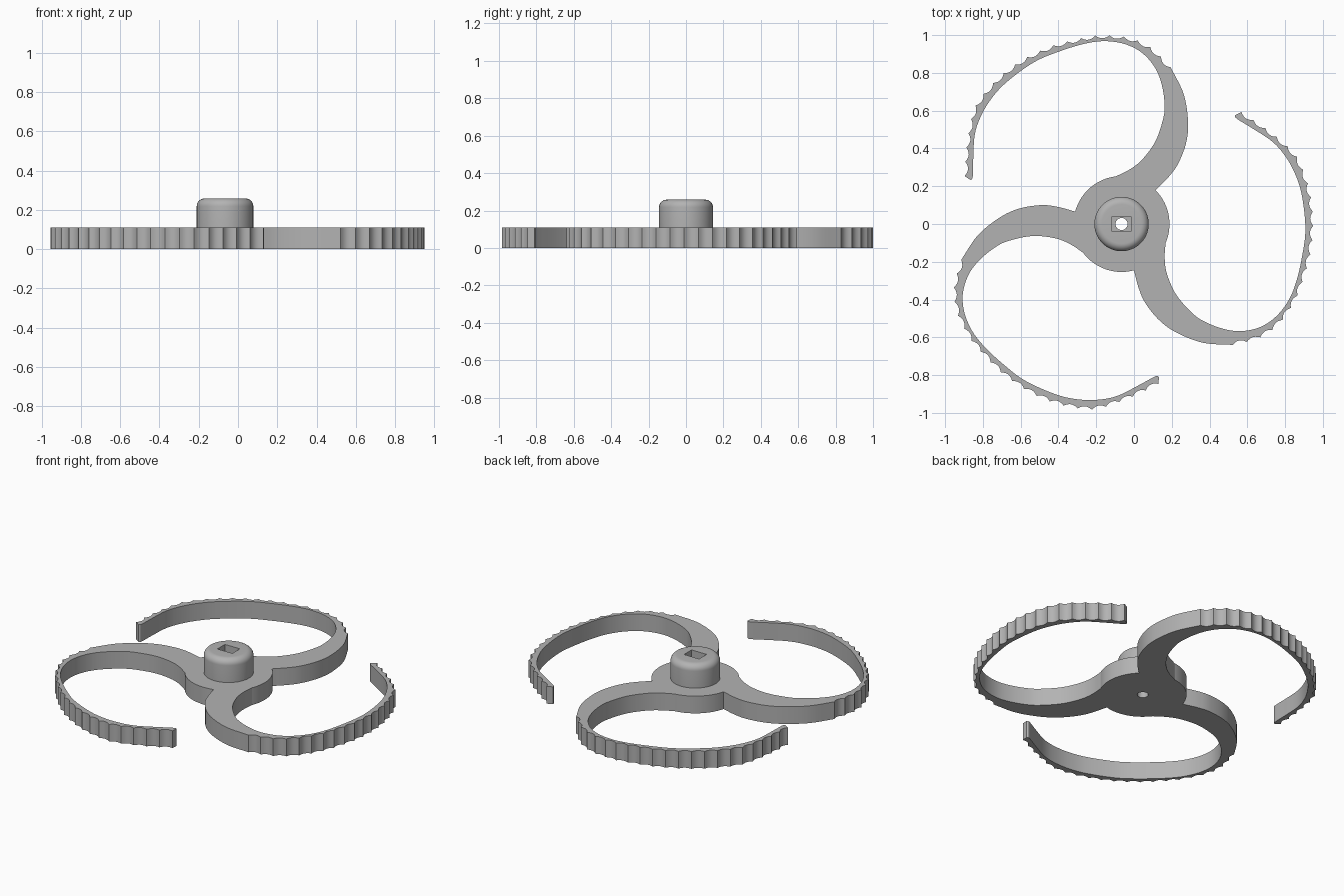
import bpy, bmesh, math
from mathutils import Vector, Matrix

HUB = Vector((-0.066, 0.0, 0.0))
THICK = 0.11
TEETH = 21

if "Cube" in bpy.data.objects:
    bpy.data.objects.remove(bpy.data.objects["Cube"])

mat = bpy.data.materials.new("grey plastic")
mat.use_nodes = True
GREY = (0.45, 0.45, 0.45, 1)
mat.diffuse_color = GREY
mat.node_tree.nodes["Principled BSDF"].inputs["Base Color"].default_value = GREY


def add_object(name, bm):
    bmesh.ops.recalc_face_normals(bm, faces=bm.faces)
    mesh = bpy.data.meshes.new(name)
    bm.to_mesh(mesh)
    bm.free()
    mesh.materials.append(mat)
    obj = bpy.data.objects.new(name, mesh)
    bpy.context.collection.objects.link(obj)
    obj.location = HUB
    return obj


def prism(name, outline, z0, z1):
    bm = bmesh.new()
    face = bm.faces.new([bm.verts.new((p[0], p[1], z0)) for p in outline])
    new = bmesh.ops.extrude_face_region(bm, geom=[face])["geom"]
    bmesh.ops.translate(bm, vec=(0, 0, z1 - z0),
                        verts=[v for v in new if isinstance(v, bmesh.types.BMVert)])
    return add_object(name, bm)


def circle(radius, n):
    return [(radius * math.cos(math.tau * i / n), radius * math.sin(math.tau * i / n))
            for i in range(n)]


def spline(points, steps=8):
    """Smooth curve through the points."""
    p = [Vector(q) for q in points]
    p = [2 * p[0] - p[1]] + p + [2 * p[-1] - p[-2]]
    out = []
    for a, b, c, d in zip(p, p[1:], p[2:], p[3:]):
        for i in range(steps):
            t = i / steps
            out.append(0.5 * (2 * b + (c - a) * t + (2 * a - 5 * b + 4 * c - d) * t * t
                              + (3 * b - a - 3 * c + d) * t ** 3))
    return out + [p[-2]]


def resample(path, n):
    """n + 1 evenly spaced points along a path."""
    dist = [0.0]
    for a, b in zip(path, path[1:]):
        dist.append(dist[-1] + (b - a).length)
    out, j = [], 0
    for i in range(n + 1):
        s = dist[-1] * i / n
        while j < len(path) - 2 and dist[j + 1] < s:
            j += 1
        out.append(path[j].lerp(path[j + 1], (s - dist[j]) / (dist[j + 1] - dist[j])))
    return out


def boolean(target, tool, operation):
    mod = target.modifiers.new(operation.lower(), "BOOLEAN")
    mod.operation, mod.object, mod.solver = operation, tool, "EXACT"
    bpy.context.view_layer.objects.active = target
    bpy.ops.object.modifier_apply(modifier=mod.name)
    bpy.data.objects.remove(tool)


# Arm outline: plain outer root, toothed outer rim, smooth inner edge
root = [(.18, .18), (.25, .25), (.3, .32), (.342, .43), (.352, .545), (.328, .69), (.26, .83)]
rim = [(.26, .83), (.18, .915), (.106, .963), (.026, .99), (-.05, .998), (-.127, .998),
       (-.212, .984), (-.37, .943), (-.53, .866), (-.656, .77), (-.751, .661),
       (-.79, .58), (-.82, .418), (-.831, .254)]
inner = [(-.037, .249), (.042, .288), (.111, .343), (.18, .439), (.22, .556), (.228, .635),
         (.212, .741), (.175, .831), (.106, .908), (.016, .953), (-.09, .968), (-.196, .954),
         (-.328, .914), (-.466, .855), (-.614, .746), (-.698, .651), (-.751, .556),
         (-.778, .466), (-.785, .344), (-.788, .249), (-.80, .233)]

CUT = 6
edge = resample(spline(rim), TEETH * CUT)
toothed = []
for i, point in enumerate(edge):
    u = (i % CUT) / CUT
    along = (edge[min(i + 1, len(edge) - 1)] - edge[max(i - 1, 0)]).normalized()
    inward = Vector((-along.y, along.x))
    toothed.append(point + inward * 0.016 * 4 * u * (1 - u))
outline = [Vector((.08, .08))] + spline(root)[:-1] + toothed
outline += list(reversed(spline(inner))) + [Vector((-.03, .12))]

# Hub disc with three arms joined on
body = prism("spinner_body", circle(0.254, 96), 0, THICK)
for k in range(3):
    turn = Matrix.Rotation(math.tau * k / 3, 2)
    boolean(body, prism("arm", [turn @ p for p in outline], 0, THICK), "UNION")

# Boss with a rounded top rim, turned from a profile
R, TOP, ROUND = 0.144, 0.258, 0.04
profile = [(0, 0.05), (R, 0.05)]
for i in range(9):
    a = math.pi / 2 * i / 8
    profile.append((R - ROUND + ROUND * math.cos(a), TOP - ROUND + ROUND * math.sin(a)))
profile.append((0, TOP))
bm = bmesh.new()
verts = [bm.verts.new((r, 0, z)) for r, z in profile]
edges = [bm.edges.new(pair) for pair in zip(verts, verts[1:])]
bmesh.ops.spin(bm, geom=verts + edges, axis=(0, 0, 1), cent=(0, 0, 0),
               angle=math.tau, steps=64, use_duplicate=False)
bmesh.ops.remove_doubles(bm, verts=bm.verts, dist=0.0005)
boolean(body, add_object("boss", bm), "UNION")

# Rectangular drive pocket and round through hole
w, d = 0.053, 0.038
boolean(body, prism("pocket", [(-w, -d), (w, -d), (w, d), (-w, d)], THICK, 0.4), "DIFFERENCE")
boolean(body, prism("shaft_hole", circle(0.032, 32), -0.1, 0.4), "DIFFERENCE")

bpy.ops.object.select_all(action="DESELECT")
body.select_set(True)
bpy.context.view_layer.objects.active = body
bpy.ops.object.shade_smooth_by_angle(angle=math.radians(25))
